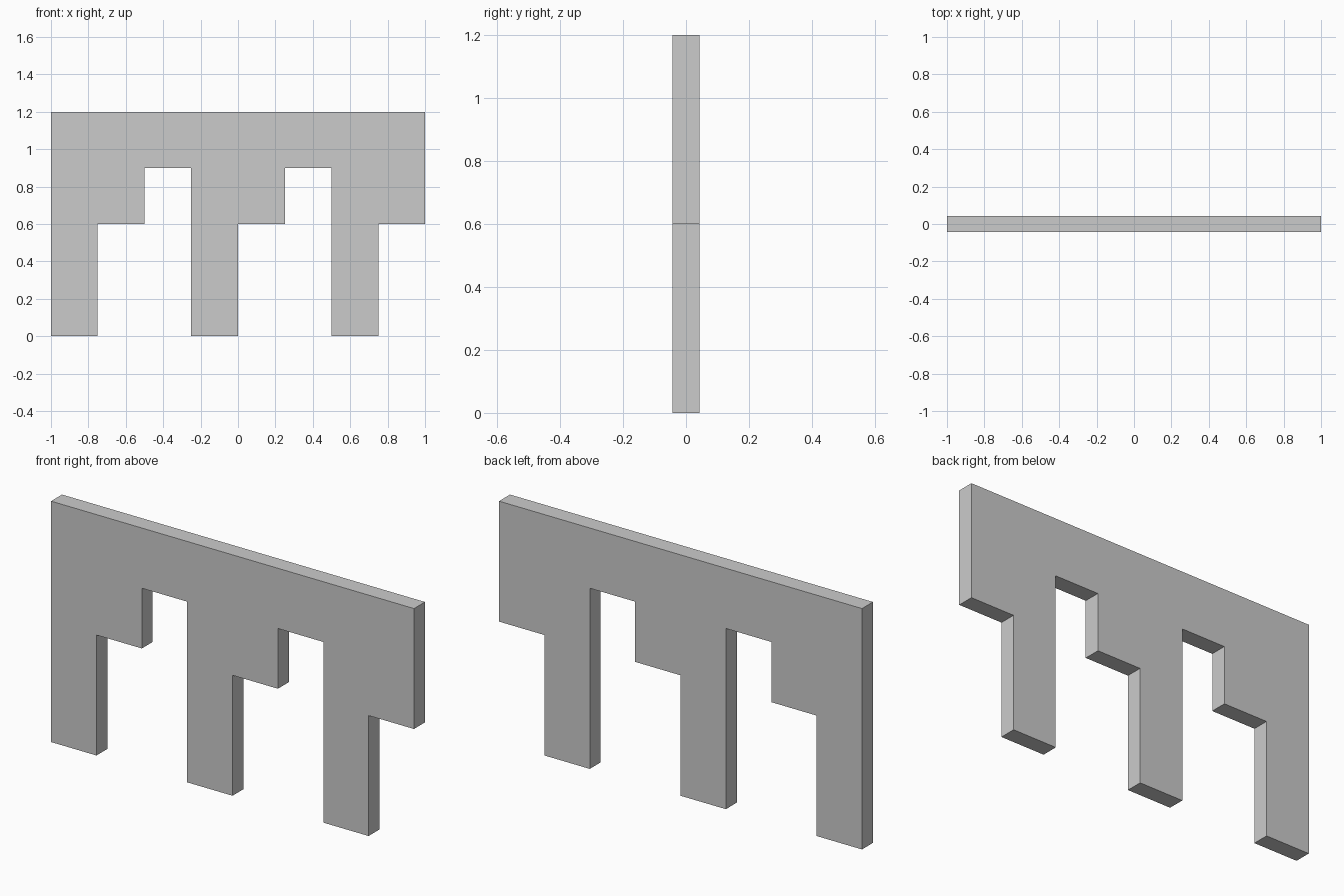
import bpy
import bmesh

if "Cube" in bpy.data.objects:
    bpy.data.objects.remove(bpy.data.objects["Cube"])

HALF_T = 0.043   # half thickness of the panel
STEP = 0.25      # width of one notch step
TOP, HIGH, LOW = 1.2, 0.9, 0.6

# Stepped lower edge, left to right: foot, low step, high step, repeated
bottoms = [0, LOW, HIGH, 0, LOW, HIGH, 0, LOW]
profile = []
for i, z in enumerate(bottoms):
    x = -1 + i * STEP
    profile += [(x, z), (x + STEP, z)]
profile += [(1, TOP), (-1, TOP)]

# Panel: front face extruded to the back
bm = bmesh.new()
front = bm.faces.new([bm.verts.new((x, -HALF_T, z)) for x, z in profile])
ext = bmesh.ops.extrude_face_region(bm, geom=[front], use_keep_orig=True)
verts = [g for g in ext["geom"] if isinstance(g, bmesh.types.BMVert)]
bmesh.ops.translate(bm, verts=verts, vec=(0, 2 * HALF_T, 0))
bmesh.ops.recalc_face_normals(bm, faces=bm.faces)

mesh = bpy.data.meshes.new("stepped_panel")
bm.to_mesh(mesh)
bm.free()
bpy.context.collection.objects.link(bpy.data.objects.new("stepped_panel", mesh))
